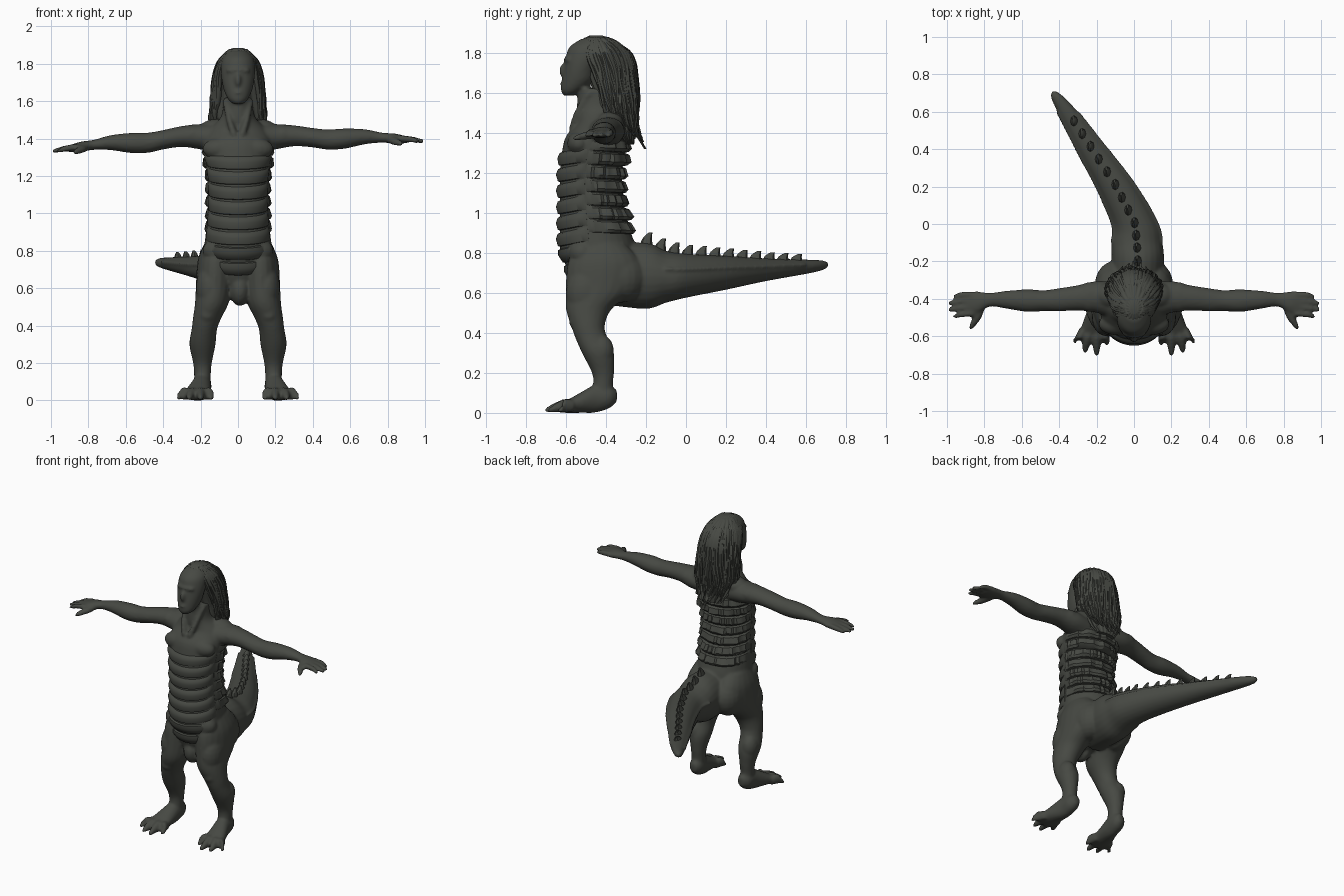
import bpy, bmesh, math, random
from mathutils import Matrix, Vector

random.seed(4)
cube = bpy.data.objects.get("Cube")
if cube:
    bpy.data.objects.remove(cube)

hide = bpy.data.materials.new("dark grey green hide")
hide.use_nodes = True
hide.diffuse_color = (0.062, 0.066, 0.056, 1)
bsdf = next(n for n in hide.node_tree.nodes if n.type == 'BSDF_PRINCIPLED')
bsdf.inputs["Base Color"].default_value = hide.diffuse_color
bsdf.inputs["Roughness"].default_value = 0.8


def finish(name, bm, sharp=40):
    """Turn a bmesh into a named, smooth-shaded object."""
    bmesh.ops.recalc_face_normals(bm, faces=bm.faces)
    me = bpy.data.meshes.new(name)
    bm.to_mesh(me)
    bm.free()
    me.materials.append(hide)
    me.shade_smooth()
    me.set_sharp_from_angle(angle=math.radians(sharp))
    ob = bpy.data.objects.new(name, me)
    bpy.context.collection.objects.link(ob)
    return ob


def spline(st, n):
    """Catmull-Rom interpolation of station tuples."""
    out = []
    for i in range(len(st) - 1):
        p0, p1, p2, p3 = st[max(i - 1, 0)], st[i], st[i + 1], st[min(i + 2, len(st) - 1)]
        for k in range(n):
            t = k / n
            out.append(tuple(
                b + 0.5 * t * (c - a + t * (2 * a - 5 * b + 4 * c - d + t * (3 * (b - c) + d - a)))
                for a, b, c, d in zip(p0, p1, p2, p3)))
    return out + [st[-1]]


def skin(bm, rings, close=True):
    """Bridge rings of points and cap both ends."""
    rows = [[bm.verts.new(p) for p in r] for r in rings]
    m = len(rows[0])
    for a, b in zip(rows, rows[1:]):
        for j in range(m):
            k = (j + 1) % m
            bm.faces.new((a[j], a[k], b[k], b[j]))
    bm.faces.new(rows[0])
    bm.faces.new(rows[-1][::-1])


def loft(bm, axis, st, sides=20, n=5, groove=0.0):
    """Ellipses (x, y, z, half width, half height) set across one axis."""
    u, v = {'x': ((0, 1, 0), (0, 0, 1)), 'y': ((1, 0, 0), (0, 0, 1)),
            'z': ((1, 0, 0), (0, 1, 0))}[axis]
    u, v = Vector(u), Vector(v)
    rings = []
    for x, y, z, a, b in spline(st, n):
        ring = []
        for j in range(sides):
            t = math.tau * j / sides
            g = 1 + groove * math.cos(18 * t + 1.5 * math.sin(16 * z))
            ring.append(Vector((x, y, z)) + u * max(a, .003) * g * math.cos(t)
                        + v * max(b, .003) * g * math.sin(t))
        rings.append(ring)
    skin(bm, rings)


def blob(bm, loc, size):
    m = Matrix.Translation(loc) @ Matrix.Diagonal((*size, 1))
    bmesh.ops.create_uvsphere(bm, u_segments=20, v_segments=12, radius=1, matrix=m)


def at(st, z):
    """Interpolate stations listed by rising z."""
    for p, q in zip(st, st[1:]):
        if z <= q[2]:
            t = max((z - p[2]) / (q[2] - p[2]), 0)
            return [a + (b - a) * t for a, b in zip(p, q)]
    return st[-1]


# Torso, neck and head
TORSO = [(0, -.46, .56, .04, .05), (0, -.43, .62, .13, .13), (0, -.42, .72, .18, .175),
         (0, -.44, .82, .18, .19), (0, -.455, .92, .17, .175), (0, -.47, 1.05, .16, .16),
         (0, -.475, 1.2, .165, .155), (0, -.46, 1.3, .18, .16), (0, -.45, 1.38, .18, .15),
         (0, -.43, 1.45, .15, .115), (0, -.44, 1.52, .09, .105), (0, -.45, 1.62, .075, .09)]
HEAD = [(0, -.585, 1.585, .025, .025), (0, -.57, 1.61, .053, .055), (0, -.54, 1.66, .076, .08),
        (0, -.525, 1.72, .088, .085), (0, -.5, 1.78, .092, .1), (0, -.48, 1.83, .083, .1),
        (0, -.46, 1.87, .05, .06)]
body = bmesh.new()
loft(body, 'z', TORSO, 32)
loft(body, 'z', HEAD, 24)
blob(body, (0, -.61, 1.71), (.017, .024, .036))
blob(body, (0, -.603, 1.645), (.032, .026, .014))
blob(body, (0, -.585, 1.765), (.066, .025, .018))
blob(body, (0, -.59, 1.605), (.026, .026, .02))
blob(body, (.01, -.51, .59), (.055, .075, .085))

# Limbs, mirrored; the right arm hangs a little lower
LEG = [(.11, -.42, .84, .07, .12), (.12, -.41, .75, .095, .18), (.125, -.43, .62, .1, .17),
       (.14, -.485, .52, .09, .115), (.165, -.49, .44, .076, .085), (.18, -.475, .38, .068, .08),
       (.19, -.44, .3, .07, .08), (.19, -.415, .2, .05, .055), (.19, -.415, .14, .045, .05),
       (.19, -.42, .07, .045, .06)]
FOOT = [(.185, -.345, .085, .02, .028), (.19, -.38, .08, .046, .055), (.195, -.45, .072, .052, .07),
        (.21, -.53, .05, .065, .05), (.22, -.6, .03, .078, .03), (.22, -.635, .024, .06, .02)]
ARM = [(.1, -.41, 1.4, .1, .075), (.2, -.39, 1.41, .085, .068), (.3, -.395, 1.415, .068, .056),
       (.4, -.405, 1.405, .062, .052), (.48, -.41, 1.395, .056, .054), (.57, -.41, 1.4, .06, .054),
       (.68, -.405, 1.41, .048, .04), (.77, -.405, 1.405, .037, .027), (.84, -.42, 1.4, .06, .027),
       (.89, -.425, 1.395, .062, .02), (.91, -.425, 1.393, .05, .014)]
for s in (1, -1):
    def side(st):
        drop = lambda x: .055 * max(x - .25, 0) / .75 if s < 0 else 0
        return [(s * x, y, z - drop(x) * (z > 1.2), a, b) for x, y, z, a, b in st]
    loft(body, 'z', side(LEG))
    loft(body, 'y', side(FOOT))
    loft(body, 'x', side(ARM))
    # toes
    for x, y in ((.145, -.65), (.2, -.705), (.26, -.69), (.315, -.64)):
        b = .215 + (x - .225) * .6
        loft(body, 'y', side([(b, -.56, .035, .025, .03), (b * .5 + x * .5, -.61, .036, .026, .034),
                              (x, y + .02, .018, .016, .017), (x, y, .01, .006, .008)]), 12)
    # fingers and thumb
    for y, tip in ((-.375, .97), (-.41, .995), (-.445, .995), (-.48, .97)):
        loft(body, 'x', side([(.86, y, 1.4, .015, .017), (.92, y - .003, 1.397, .016, .017),
                              (tip - .015, y - .012, 1.388, .013, .012),
                              (tip, y - .014, 1.385, .006, .006)]), 10)
    loft(body, 'y', side([(.82, -.43, 1.395, .03, .022), (.84, -.5, 1.385, .026, .02),
                          (.865, -.545, 1.375, .017, .015), (.875, -.565, 1.37, .007, .007)]), 10)
    # muscles: shoulder, chest, trapezius, knee, calf, buttock, neck cord
    for loc, size in (((.235, -.39, 1.42), (.075, .08, .056)), ((.09, -.535, 1.345), (.1, .06, .06)),
                      ((.11, -.38, 1.45), (.1, .07, .055)), ((.165, -.535, .46), (.05, .05, .05)),
                      ((.205, -.425, .31), (.055, .065, .08)), ((.11, -.33, .68), (.1, .13, .13)),
                      ((.15, -.5, .6), (.075, .1, .13)), ((.1, -.52, .8), (.09, .07, .07))):
        blob(body, (s * loc[0], *loc[1:]), size)
    loft(body, 'z', side([(.02, -.565, 1.42, .022, .02), (.045, -.535, 1.5, .018, .025),
                          (.065, -.48, 1.6, .018, .025)]), 10)

# Tail, thick at the hips and curving to the right
TAIL = [(.01, -.4, .69, .13, .15), (.02, -.2, .685, .14, .165), (.015, -.1, .68, .137, .13),
        (.005, 0, .685, .125, .11), (-.095, .2, .7, .11, .085), (-.225, .4, .715, .085, .057),
        (-.355, .6, .73, .055, .036), (-.41, .68, .737, .035, .025), (-.428, .712, .74, .01, .01)]
loft(body, 'y', TAIL, 24)
for f in (1, -1):
    loft(body, 'y', [(x + f * a * .96, y, z + b * .3, .012, .008)
                     for x, y, z, a, b in TAIL[2:7]], 8)

skin_body = finish("body", body)
remesh = skin_body.modifiers.new("merge", 'REMESH')
remesh.mode = 'VOXEL'
remesh.voxel_size = .0095
remesh.use_smooth_shade = True
relax = skin_body.modifiers.new("relax", 'SMOOTH')
relax.factor = .5
relax.iterations = 3


def band(bm, z, height, middle, span, out, dip, jag=0.0, tip=0.0):
    """Crescent plate wrapped around the torso; jag roughens its outer edge."""
    rings, steps = [], 40
    for i in range(steps + 1):
        k = 2 * i / steps - 1
        t = math.radians(middle + span * k)
        fade = max(1 - abs(k) ** 4, .02)
        ring = []
        rough = 1 - jag * random.random()
        for dz, push in ((.5, -.02), (.3, out * .55), (tip, out), (-.4, out * .5), (-.5, -.02)):
            zz = z + dz * height - dip * (1 - k * k) + dip * .6
            _, cy, _, a, b = at(TORSO, zz)
            r = push * fade * (rough if push > 0 else 1)
            ring.append((math.cos(t) * (a + r), cy + math.sin(t) * (b + r), zz))
        rings.append(ring)
    skin(bm, rings)


# Belly plates from chest to groin
belly = bmesh.new()
for i in range(8):
    band(belly, .72 + i * .08, .086, -90, 78 - 4 * max(2 - i, 0), .02, .035 - i * .002)
finish("belly_plates", belly, 50)

# Ragged overlapping ridges down the back
ridges = bmesh.new()
for i in range(7):
    band(ridges, .93 + i * .068, .075, 90, 100, .034 + .003 * (i % 3), .01, .6, -.2)
finish("back_ridges", ridges, 30)

# Backward-leaning spines along the tail
spines = bmesh.new()
for i in range(12):
    y = -.2 + i * .068
    x, _, z, a, b = at([(p[0], p[2], p[1], p[3], p[4]) for p in TAIL], y)
    z = at([(0, p[2], p[1], 0, p[4]) for p in TAIL], y)[1] + b
    h = .05 - .0022 * i
    loft(spines, 'z', [(x, y, z - .02, .024, .034), (x, y + .006, z + h * .4, .016, .024),
                       (x - .004, y + .022, z + h, .006, .01)], 8, 2)
finish("tail_spines", spines, 35)

# Hair: grooved mass plus wavy hanging locks
HAIR = [(0, -.285, 1.34, .07, .025), (0, -.31, 1.4, .11, .055), (0, -.34, 1.5, .14, .088),
        (0, -.36, 1.62, .13, .105), (0, -.385, 1.73, .118, .122), (0, -.41, 1.8, .102, .125),
        (0, -.435, 1.86, .07, .085), (0, -.45, 1.885, .025, .03)]
mass = bmesh.new()
loft(mass, 'z', HAIR, 108, 5, .045)
finish("hair_mass", mass)

locks = bmesh.new()
for i in range(46):
    deg = -38 + 256 * i / 45
    t = math.radians(deg)
    backness = max(math.sin(t), 0)
    end = 1.45 - .11 * backness + random.uniform(-.03, .06)
    phase, size, st = random.uniform(0, 6), random.uniform(.011, .018), []
    for k in range(9):
        f = k / 8
        z = 1.878 + (end - 1.878) * f
        _, cy, _, a, b = at(HAIR, z)
        w = t + .09 * math.sin(phase + 9 * f) * f
        out = .004 + .012 * f * random.random()
        r = size * (1 - .75 * f ** 4) * (.5 + .5 * min(f * 4, 1))
        st.append((math.cos(w) * (max(a, .1 * f) + out), cy + math.sin(w) * (max(b, .07 * f) + out), z, r, r))
    loft(locks, 'z', st, 7, 3)
finish("hair_locks", locks, 50)
